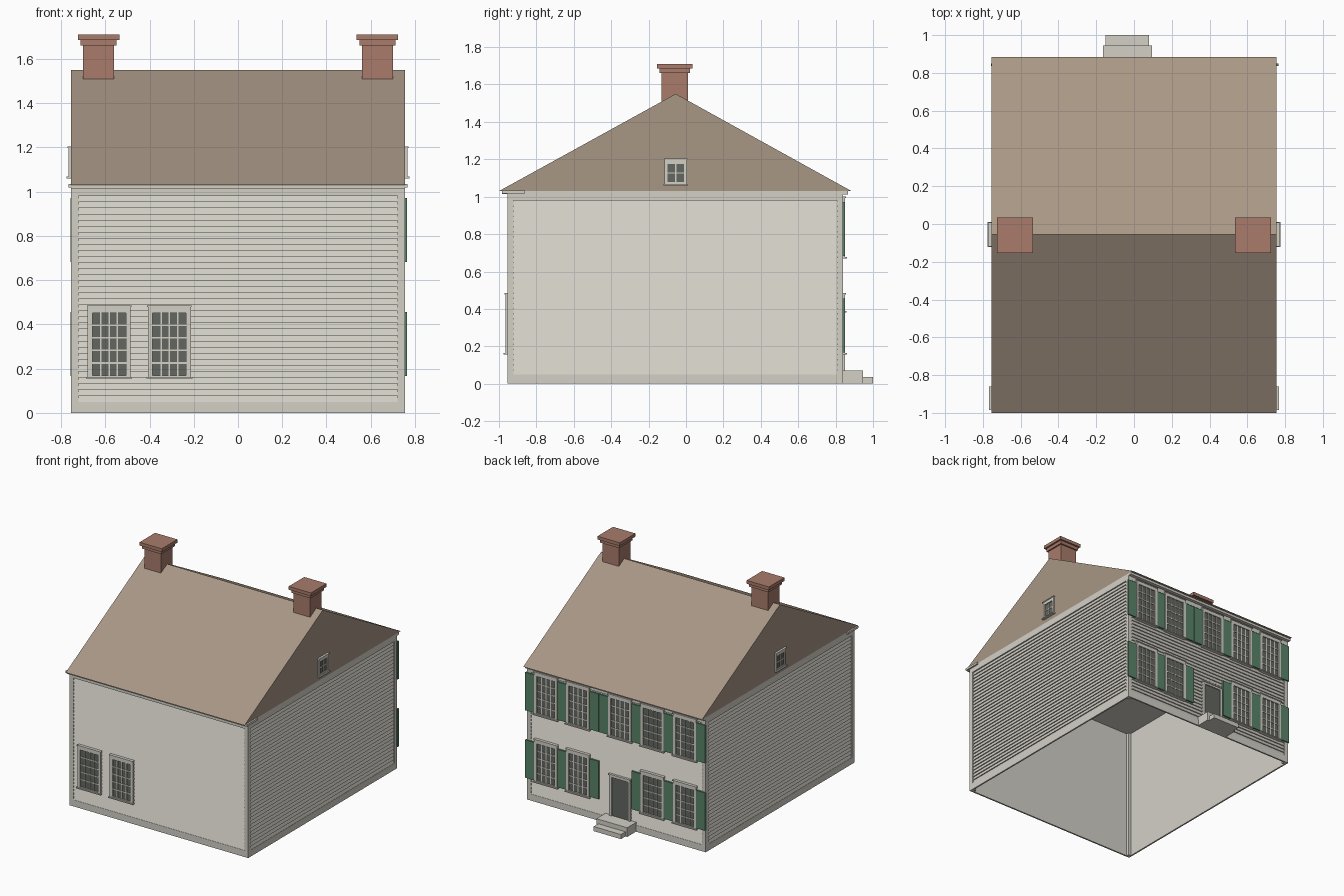
import bpy, bmesh
from math import radians
from mathutils import Matrix, Vector

old = bpy.data.objects.get("Cube")
if old:
    bpy.data.objects.remove(old, do_unlink=True)


def material(name, hex_code):
    rgb = [int(hex_code[i:i + 2], 16) / 255 for i in (0, 2, 4)]
    lin = [c / 12.92 if c <= 0.04045 else ((c + 0.055) / 1.055) ** 2.4 for c in rgb] + [1]
    m = bpy.data.materials.new(name)
    m.use_nodes = True
    m.diffuse_color = lin
    m.node_tree.nodes["Principled BSDF"].inputs["Base Color"].default_value = lin
    return m


PAINT = material("off white paint", "d3d0c6")
ROOF = material("brown shingle", "a89785")
BRICK = material("red brick", "a87b6b")
GREEN = material("shutter green", "5a8369")
DARK = material("dark glass", "626660")

# House dimensions
HALF, FRONT, BACK, EAVE = 0.755, -0.955, 0.84, 1.03
MID, DEPTH = (FRONT + BACK) / 2, BACK - FRONT
CORNER, INSET = 0.033, 0.012


def wall(angle, x, y):
    return Matrix.Translation((x, y, 0)) @ Matrix.Rotation(radians(angle), 4, 'Z')


# Wall frames: local x runs along the wall, local -y points outward
WALLS = {
    "front": (wall(0, 0, FRONT), HALF),
    "back": (wall(180, 0, BACK), HALF),
    "right": (wall(-90, -HALF, MID), DEPTH / 2),
    "left": (wall(90, HALF, MID), DEPTH / 2),
}


def finish(name, bm, mat, matrix=Matrix()):
    bm.transform(matrix)
    mesh = bpy.data.meshes.new(name)
    bm.to_mesh(mesh)
    bm.free()
    mesh.materials.append(mat)
    obj = bpy.data.objects.new(name, mesh)
    bpy.context.collection.objects.link(obj)
    return obj


def boxes(name, mat, spans, matrix=Matrix()):
    """One object made of boxes given as (x0, x1, y0, y1, z0, z1)."""
    bm = bmesh.new()
    for x0, x1, y0, y1, z0, z1 in spans:
        place = Matrix.Translation(((x0 + x1) / 2, (y0 + y1) / 2, (z0 + z1) / 2))
        size = Matrix.Diagonal((x1 - x0, y1 - y0, z1 - z0, 1))
        bmesh.ops.create_cube(bm, size=1, matrix=place @ size)
    return finish(name, bm, mat, matrix)


def extrude_profile(name, mat, points, half, closed, matrix=Matrix()):
    """Sweep a (y, z) profile along x from -half to half."""
    bm = bmesh.new()
    a = [bm.verts.new((-half, y, z)) for y, z in points]
    b = [bm.verts.new((half, y, z)) for y, z in points]
    n = len(points)
    for i in range(n if closed else n - 1):
        j = (i + 1) % n
        bm.faces.new((a[i], b[i], b[j], a[j]))
    if closed:
        bm.faces.new(a)
        bm.faces.new(b[::-1])
        bmesh.ops.recalc_face_normals(bm, faces=bm.faces)
    return finish(name, bm, mat, matrix)


# Hollow wall core, open underneath
bm = bmesh.new()
bmesh.ops.create_cube(bm, size=1)
bmesh.ops.delete(bm, geom=[f for f in bm.faces if f.normal.z < -0.5], context='FACES')
size = Matrix.Diagonal((2 * (HALF - INSET), DEPTH - 2 * INSET, EAVE - 0.01, 1))
finish("wall_core", bm, PAINT, Matrix.Translation((0, MID, (EAVE - 0.01) / 2)) @ size)

# Corner boards
boxes("corner_boards", PAINT, [
    (min(s * HALF, s * (HALF - CORNER)), max(s * HALF, s * (HALF - CORNER)), y, y + CORNER, 0, EAVE)
    for s in (-1, 1) for y in (FRONT, BACK - CORNER)])

# Clapboards, base board and frieze on every wall
COURSES, LOW, HIGH = 34, 0.05, 0.98
step = (HIGH - LOW) / COURSES
for side, (matrix, half) in WALLS.items():
    profile = []
    for i in range(COURSES):
        z = LOW + i * step
        profile += [(0.010, z), (0.002, z), (0.010, z + step)]
    # drop doubled points where courses meet
    profile = [p for i, p in enumerate(profile) if i == 0 or i % 3 != 0]
    extrude_profile(side + "_clapboards", PAINT, profile, half - CORNER + 0.002, False, matrix)
    w = half - CORNER
    boxes(side + "_trim_boards", PAINT,
          [(-w, w, 0, INSET, 0, LOW), (-w, w, 0, INSET, HIGH, EAVE)], matrix)

# Roof with solid gables
RIDGE_Y, RIDGE_Z = -0.055, 1.55
extrude_profile("roof", ROOF, [(-1.0, EAVE), (0.885, EAVE), (RIDGE_Y, RIDGE_Z)], HALF, True)

# Cornice
boxes("front_cornice", PAINT, [
    (-HALF, HALF, -0.985, FRONT, 1.015, EAVE + 0.004),
    (-0.767, -HALF, -0.985, -0.86, 1.018, EAVE + 0.004),
    (HALF, 0.767, -0.985, -0.86, 1.018, EAVE + 0.004)])
boxes("back_cornice", PAINT, [(-HALF, HALF, BACK, 0.865, 1.012, EAVE)])

# Chimneys
for label, cx in (("right", -0.63), ("left", 0.63)):
    tiers = [(0.07, 1.45, 1.66), (0.081, 1.66, 1.685), (0.094, 1.685, 1.71)]
    boxes(label + "_chimney", BRICK,
          [(cx - r, cx + r, -0.06 - r, -0.06 + r, z0, z1) for r, z0, z1 in tiers])


def window(name, matrix, u, z, width, height, cols, rows, margins):
    """Framed sash window centred at u with its foot at z."""
    side, low, top = margins
    x0, x1, z1 = u - width / 2, u + width / 2, z + height
    gx0, gx1, gz0, gz1 = x0 + side, x1 - side, z + low, z1 - top
    boxes(name + "_glass", DARK, [(gx0, gx1, -0.003, 0.006, gz0, gz1)], matrix)
    out, bar = -0.011, 0.0035
    frame = [
        (x0, gx0, out, INSET, z, z1), (gx1, x1, out, INSET, z, z1),
        (gx0, gx1, out, INSET, z, gz0), (gx0, gx1, out, INSET, gz1, z1),
        (x0 - 0.006, x1 + 0.006, -0.02, 0, z, z + 0.008),
        (x0 - 0.003, x1 + 0.003, -0.016, 0, z1 - 0.007, z1)]
    for i in range(1, cols):
        x = gx0 + (gx1 - gx0) * i / cols
        frame.append((x - bar, x + bar, -0.007, 0, gz0, gz1))
    for i in range(1, rows):
        h = gz0 + (gz1 - gz0) * i / rows
        frame.append((gx0, gx1, -0.0065, 0, h - bar, h + bar))
    boxes(name + "_frame", PAINT, frame, matrix)


SASH = (0.195, 0.33, 4, 5, (0.022, 0.014, 0.033))
LOWER, UPPER = 0.155, 0.67
back, front = WALLS["back"][0], WALLS["front"][0]

# Front windows
for i, x in enumerate((-0.583, -0.31)):
    window(f"front_window_{i + 1}", front, x, LOWER, *SASH)

# Back windows with shutters; the middle lower bay holds the door
DOOR_X = -0.035
bays = (0.59, 0.32, DOOR_X, -0.308, -0.583)
for floor, z in (("lower", LOWER), ("upper", UPPER)):
    shutters = []
    for i, x in enumerate(bays):
        if floor == "lower" and x == DOOR_X:
            continue
        window(f"back_{floor}_window_{i + 1}", back, -x, z, *SASH)
        for s in (-1, 1):
            inner, outer = -x + s * 0.0975, -x + s * 0.174
            shutters.append((min(inner, outer), max(inner, outer),
                             -0.009, 0.004, z + 0.012, z + 0.302))
    boxes(f"back_{floor}_shutters", GREEN, shutters, back)

# Gable windows
for side, u in (("left", RIDGE_Y - MID), ("right", MID - RIDGE_Y)):
    window(side + "_gable_window", WALLS[side][0], u, 1.06, 0.12, 0.145, 2, 2,
           (0.017, 0.018, 0.03))

# Door, surround and steps
d = -DOOR_X
boxes("door", DARK, [(d - 0.07, d + 0.07, -0.003, 0.006, 0.07, 0.365)], back)
boxes("door_surround", PAINT, [
    (d - 0.088, d - 0.07, -0.011, INSET, 0.07, 0.385),
    (d + 0.07, d + 0.088, -0.011, INSET, 0.07, 0.385),
    (d - 0.07, d + 0.07, -0.011, INSET, 0.365, 0.385),
    (d - 0.094, d + 0.094, -0.018, 0, 0.38, 0.39)], back)
boxes("door_steps", PAINT, [
    (-0.165, 0.095, BACK - 0.005, 0.945, 0, 0.07),
    (-0.15, 0.08, 0.945, 1.0, 0, 0.035)])
